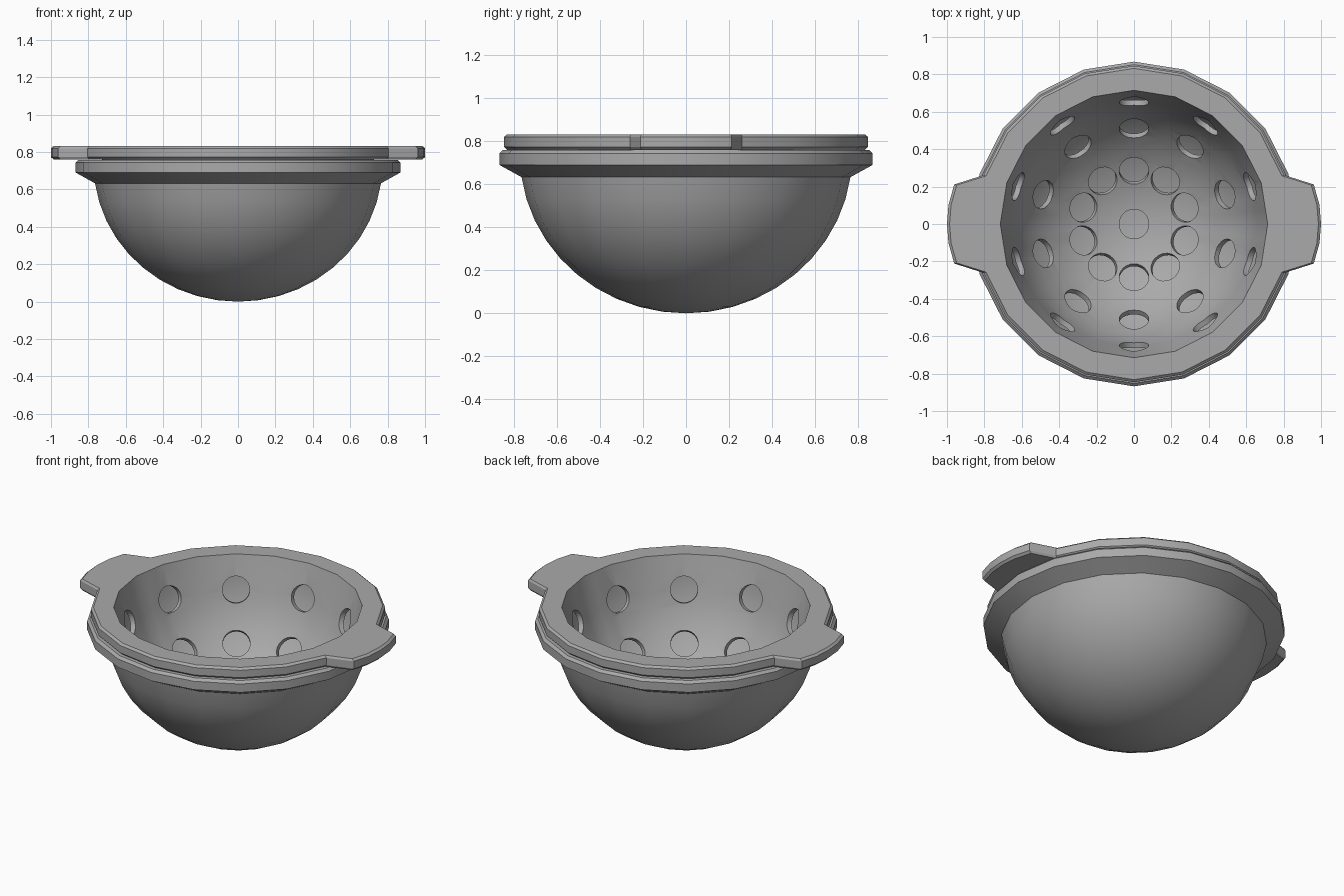
import bpy, bmesh
from math import sin, cos, radians
from mathutils import Matrix, Vector

if "Cube" in bpy.data.objects:
    bpy.data.objects.remove(bpy.data.objects["Cube"])

SIDES = 20
STEP = 360 / SIDES


def arc(radius, height, zc, end, n):
    """Elliptic profile from just off the lower pole up to angle `end`."""
    pts = []
    for i in range(1, n + 1):
        a = radians(end * i / n)
        pts.append((radius * sin(a), zc - height * cos(a)))
    return pts


def polygon_radius(r, deg):
    """Radius of a 20-gon with corner radius r at any angle."""
    return r * cos(radians(STEP / 2)) / cos(radians(deg % STEP - STEP / 2))


def to_object(name, bm):
    me = bpy.data.meshes.new(name)
    bm.to_mesh(me)
    bm.free()
    ob = bpy.data.objects.new(name, me)
    bpy.context.collection.objects.link(ob)
    return ob


def lathe(name, profile, z0, z1, angles, reach=None):
    """Revolve a profile that starts (z0) and ends (z1) on the axis."""
    bm = bmesh.new()
    rings = []
    for r, z in profile:
        ring = []
        for d in angles:
            rr = polygon_radius(r, d)
            if reach:
                rr = reach(r, d, rr)
            ring.append(bm.verts.new((rr * cos(radians(d)), rr * sin(radians(d)), z)))
        rings.append(ring)
    n = len(angles)
    for a, b in zip(rings, rings[1:]):
        for i in range(n):
            j = (i + 1) % n
            bm.faces.new((a[i], a[j], b[j], b[i]))
    for ring, z in ((rings[0], z0), (rings[-1], z1)):
        pole = bm.verts.new((0, 0, z))
        for i in range(n):
            bm.faces.new((pole, ring[i], ring[(i + 1) % n]))
    bmesh.ops.recalc_face_normals(bm, faces=bm.faces)
    return to_object(name, bm)


def activate(ob):
    bpy.ops.object.select_all(action='DESELECT')
    ob.select_set(True)
    bpy.context.view_layer.objects.active = ob


# Outer bowl with chamfered rim
regular = [i * STEP for i in range(SIDES)]
bowl_profile = (arc(0.772, 0.735, 0.735, 82, 10)
                + [(0.868, 0.69), (0.868, 0.743), (0.852, 0.758), (0.747, 0.758)]
                + arc(0.745, 0.71, 0.737, 84, 10)[::-1])
bowl = lathe("outer_bowl", bowl_profile, 0.0, 0.027, regular)

# Strainer: inner bowl whose flange stretches out into two handles
HANDLE = {0: 1.0, 6: 0.997, 12.4: 0.984}


def handle_reach(r, d, rr):
    off = abs((d + 90) % 180 - 90)
    for a, end in HANDLE.items():
        if r > 0.8 and abs(off - a) < 0.01:
            return end - (0.846 - r)
    return rr


extra = [c + s * a for c in (0, 180) for s in (-1, 1) for a in (6, 12.4)]
angles = sorted(a % 360 for a in regular + extra)
strainer_profile = (arc(0.68, 0.68, 0.795, 75, 10)
                    + [(0.715, 0.832), (0.832, 0.832), (0.846, 0.82),
                       (0.846, 0.773), (0.832, 0.76), (0.728, 0.76)]
                    + arc(0.71, 0.71, 0.795, 75, 10)[::-1])
strainer = lathe("strainer_with_handles", strainer_profile, 0.115, 0.085,
                 angles, handle_reach)

# Drain hole cutters: one in the centre and three rings of ten
bm = bmesh.new()
holes = [(0, 0, 0)] + [(t, tilt, 18 + 36 * k)
                       for t, tilt in ((25, 26), (49.5, 51), (76, 73))
                       for k in range(10)]


def direction(t, p):
    t, p = radians(t), radians(p)
    return Vector((sin(t) * cos(p), sin(t) * sin(p), -cos(t)))


for place, tilt, turn in holes:
    m = (Matrix.Translation(Vector((0, 0, 0.795)) + direction(place, turn) * 0.69)
         @ direction(tilt, turn).to_track_quat('Z', 'Y').to_matrix().to_4x4())
    bmesh.ops.create_cone(bm, cap_ends=True, segments=24, radius1=0.079,
                          radius2=0.079, depth=0.13, matrix=m)
cutter = to_object("hole_cutters", bm)
cutter.hide_render = True

activate(strainer)
mod = strainer.modifiers.new("holes", 'BOOLEAN')
mod.operation = 'DIFFERENCE'
mod.solver = 'EXACT'
mod.object = cutter
bpy.ops.object.modifier_apply(modifier=mod.name)
bpy.data.objects.remove(cutter, do_unlink=True)

# Dark grey finish
grey = bpy.data.materials.new("dark_grey")
grey.diffuse_color = (0.4, 0.4, 0.4, 1)
grey.use_nodes = True
grey.node_tree.nodes["Principled BSDF"].inputs["Base Color"].default_value = grey.diffuse_color
for ob in (bowl, strainer):
    ob.data.materials.clear()
    ob.data.materials.append(grey)
    activate(ob)
    bpy.ops.object.shade_smooth_by_angle(angle=radians(30))
